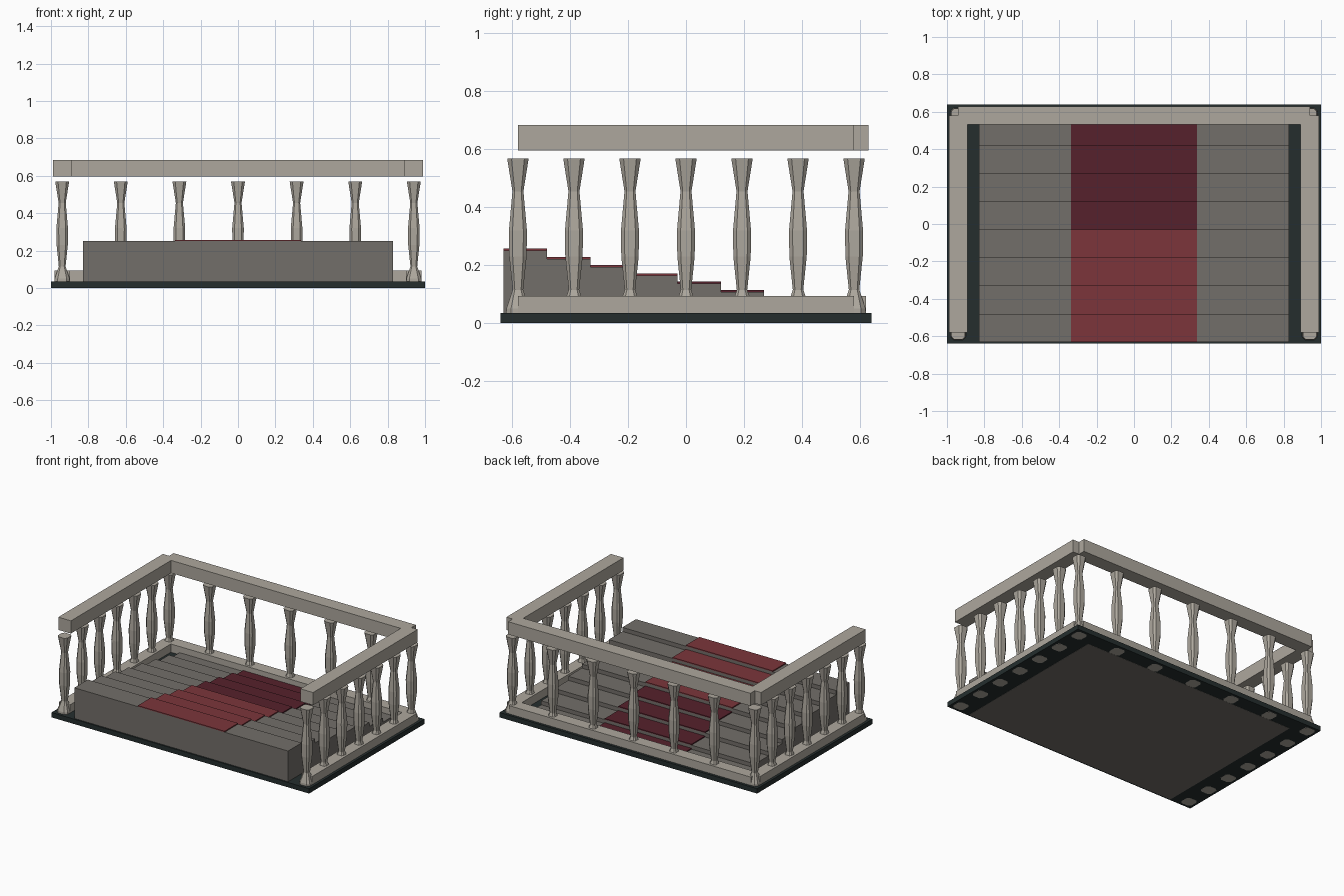
import bpy, bmesh

if "Cube" in bpy.data.objects:
    bpy.data.objects.remove(bpy.data.objects["Cube"])


def material(name, rgb):
    m = bpy.data.materials.new(name)
    m.diffuse_color = (*rgb, 1)
    m.use_nodes = True
    m.node_tree.nodes["Principled BSDF"].inputs["Base Color"].default_value = m.diffuse_color
    return m


SLATE = material("dark slate", (0.018, 0.027, 0.027))
STONE = material("pale stone", (0.42, 0.39, 0.34))
STEP = material("grey step stone", (0.17, 0.158, 0.142))
RED = material("carpet red", (0.20, 0.036, 0.043))
DARK_RED = material("carpet dark red", (0.093, 0.015, 0.025))


def finish(name, bm, mat):
    bmesh.ops.recalc_face_normals(bm, faces=bm.faces)
    me = bpy.data.meshes.new(name)
    bm.to_mesh(me)
    bm.free()
    me.materials.append(mat)
    ob = bpy.data.objects.new(name, me)
    bpy.context.collection.objects.link(ob)
    return ob


def box(name, x0, x1, y0, y1, z0, z1, mat):
    bm = bmesh.new()
    bmesh.ops.create_cube(bm, size=1)
    for v in bm.verts:
        v.co = (x1 if v.co.x > 0 else x0,
                y1 if v.co.y > 0 else y0,
                z1 if v.co.z > 0 else z0)
    return finish(name, bm, mat)


# Floor slab
box("floor_slab", -1, 1, -0.64, 0.64, 0.001, 0.035, SLATE)

# Descending steps, each with a thin carpet plate on its tread
FRONT, DEPTH, COUNT = -0.63, 0.15, 8
for i in range(COUNT):
    y0 = FRONT + i * DEPTH
    y1 = min(y0 + DEPTH, 0.54)
    top = 0.25 - i * 0.0285
    box("step", -0.83, 0.83, y0, y1, 0, top, STEP)
    box("carpet", -0.337, 0.337, y0, y1, top, top + 0.007,
        RED if i < 4 else DARK_RED)

# Lower and upper rails on three sides, leaving notched back corners
PX, PY = 0.94, 0.58
for name, half, z0, z1 in (("lower_rail", 0.042, 0.03, 0.093),
                           ("upper_rail", 0.049, 0.595, 0.684)):
    for s in (-1, 1):
        box(name + "_side", s * PX - half, s * PX + half, -PY, PY, z0, z1, STONE)
    box(name + "_back", -PX, PX, PY - half, PY + half, z0, z1, STONE)

# Baluster: chamfered square sections (height, half width)
PROFILE = [(0.0005, 0.042), (0.05, 0.040), (0.115, 0.018), (0.23, 0.030),
           (0.32, 0.031), (0.455, 0.019), (0.568, 0.037)]


def baluster(x, y):
    bm = bmesh.new()
    rings = []
    for z, h in PROFILE:
        c = h * 0.6
        pts = [(h, -c), (h, c), (c, h), (-c, h), (-h, c), (-h, -c), (-c, -h), (c, -h)]
        rings.append([bm.verts.new((x + px, y + py, z)) for px, py in pts])
    for a, b in zip(rings, rings[1:]):
        for k in range(8):
            n = (k + 1) % 8
            bm.faces.new((a[k], a[n], b[n], b[k]))
    bm.faces.new(rings[0][::-1])
    bm.faces.new(rings[-1])
    finish("baluster", bm, STONE)


# Seven balusters per side, five more between the back corners
for i in range(7):
    for s in (-1, 1):
        baluster(s * PX, -PY + i * PY / 3)
for i in range(1, 6):
    baluster(-PX + i * PX / 3, PY)
